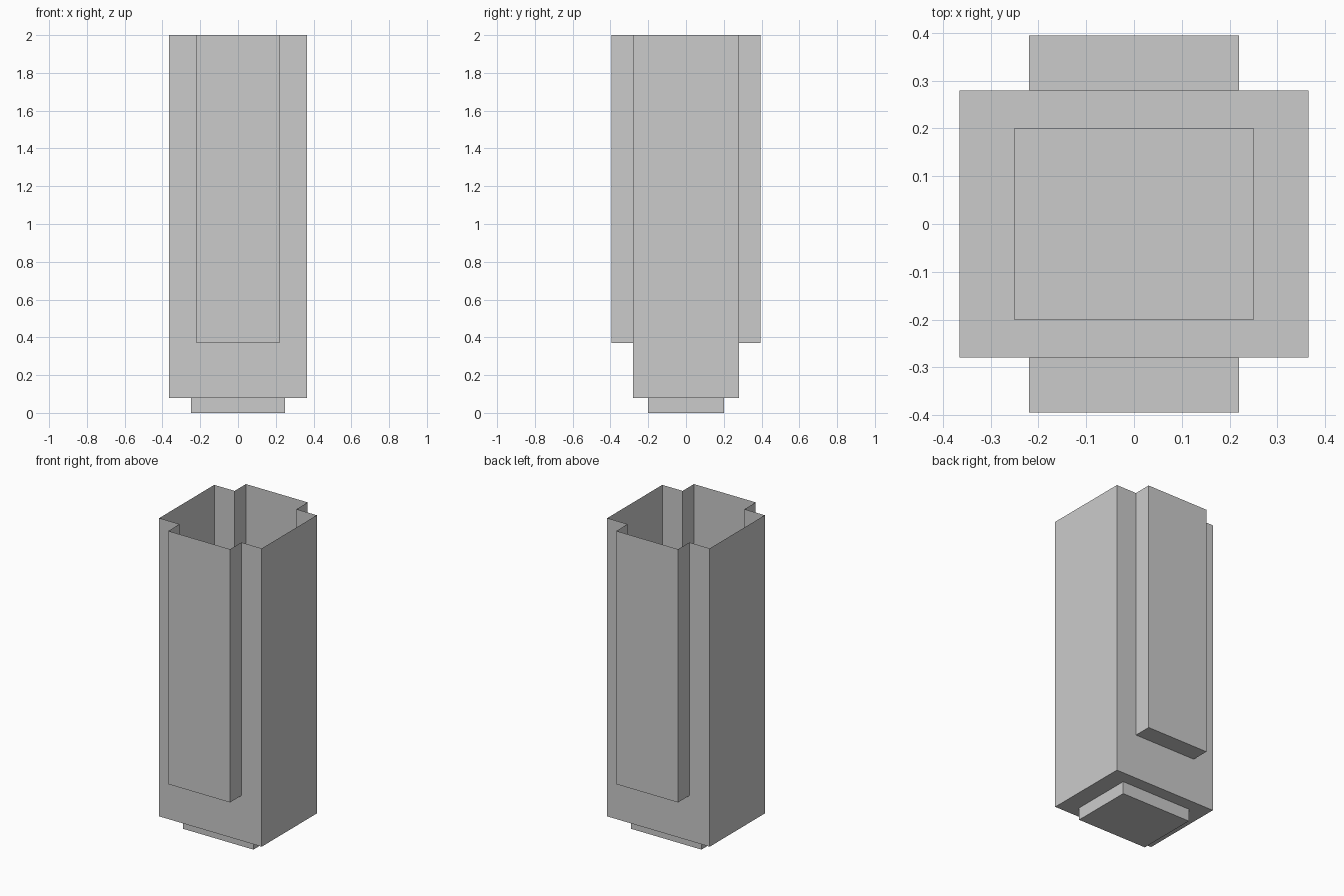
import bpy, bmesh

if "Cube" in bpy.data.objects:
    bpy.data.objects.remove(bpy.data.objects["Cube"])

TOP, FLOOR, LEDGE = 2.0, 0.08, 0.37   # rim, body underside, bay underside
BX, BY = 0.365, 0.28                  # body half sizes
PX, PY = 0.22, 0.395                  # bay half width, bay reach
FX, FY = 0.25, 0.20                   # foot half sizes

bm = bmesh.new()


def face(*pts):
    return bm.faces.new([bm.verts.new(p) for p in pts])


# End walls of the open body
for s in (-1, 1):
    face((s*BX, -BY, FLOOR), (s*BX, BY, FLOOR), (s*BX, BY, TOP), (s*BX, -BY, TOP))

for s in (-1, 1):
    y, p = s*BY, s*PY
    # Front / back wall, notched where the bay opens into the body
    face((-BX, y, FLOOR), (BX, y, FLOOR), (BX, y, TOP), (PX, y, TOP),
         (PX, y, LEDGE), (-PX, y, LEDGE), (-PX, y, TOP), (-BX, y, TOP))
    # Projecting bay: face, underside, cheeks
    face((-PX, p, LEDGE), (PX, p, LEDGE), (PX, p, TOP), (-PX, p, TOP))
    face((-PX, p, LEDGE), (PX, p, LEDGE), (PX, y, LEDGE), (-PX, y, LEDGE))
    for x in (-PX, PX):
        face((x, y, LEDGE), (x, p, LEDGE), (x, p, TOP), (x, y, TOP))


# Underside ring and recessed foot, stepping down loop by loop
def loop(x, y, z):
    return [(-x, -y, z), (x, -y, z), (x, y, z), (-x, y, z)]


loops = [loop(BX, BY, FLOOR), loop(FX, FY, FLOOR), loop(FX, FY, 0)]
for a, b in zip(loops, loops[1:]):
    for i in range(4):
        j = (i + 1) % 4
        face(a[i], a[j], b[j], b[i])
face(*loops[-1])

bmesh.ops.remove_doubles(bm, verts=bm.verts, dist=1e-4)
bmesh.ops.recalc_face_normals(bm, faces=bm.faces)
# The foot's base must face down
bm.faces.ensure_lookup_table()
base = min(bm.faces, key=lambda f: f.calc_center_median().z)
if base.normal.z > 0:
    bmesh.ops.reverse_faces(bm, faces=bm.faces)

mesh = bpy.data.meshes.new("open_column_shell")
bm.to_mesh(mesh)
bm.free()
bpy.context.collection.objects.link(bpy.data.objects.new("open_column_shell", mesh))
